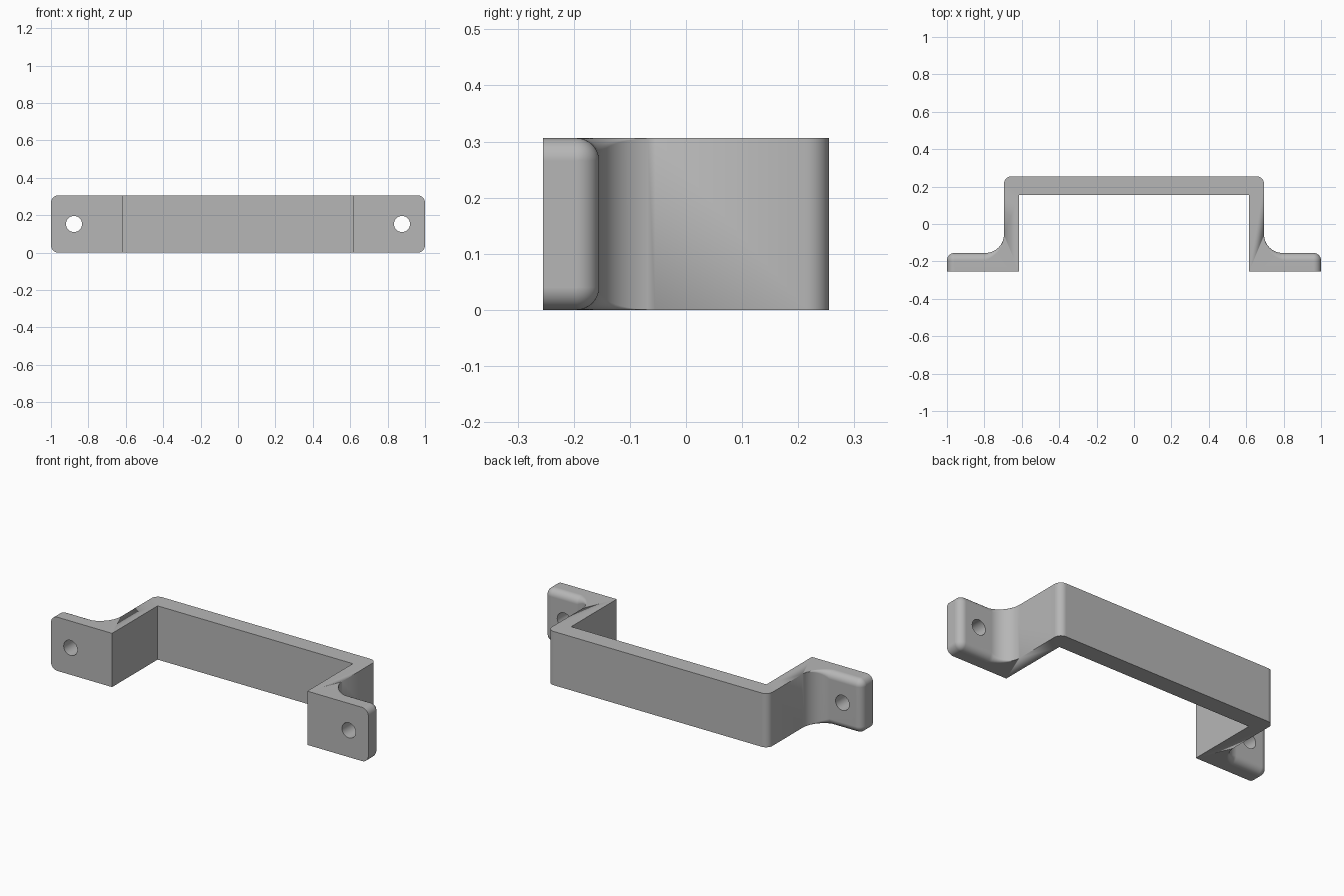
import bpy
import bmesh
from math import sin, cos, pi, sqrt

cube = bpy.data.objects.get("Cube")
if cube:
    bpy.data.objects.remove(cube)

HEIGHT = 0.306
MID = HEIGHT / 2
HALF_DEPTH = 0.255       # front and back planes
INNER_X, OUTER_X = 0.615, 0.695
BAR_FRONT, TAB_BACK = 0.155, -0.155
ROUND = 0.04             # small edge rounding
FILLET = 0.10            # blend between leg and tab
STEPS = 12


def section(x, y, nx, ny, r, half, ix, iy):
    """Cross-section from the inner edge to the outer surface, rims rounded by r."""
    lower = []
    for i in range(9):
        a = i / 8 * pi / 2
        d = r * (1 - sin(a))
        lower.append((x - nx * d, y - ny * d, MID - half + r * (1 - cos(a))))
    upper = [(px, py, HEIGHT - pz) for px, py, pz in reversed(lower)]
    return [(ix, iy, MID - half)] + lower + upper + [(ix, iy, MID + half)]


sections = []
# rounded outer corner of the grip bar
for i in range(STEPS + 1):
    a = pi / 2 * (1 - i / STEPS)
    sections.append(section(OUTER_X - ROUND + ROUND * cos(a),
                            HALF_DEPTH - ROUND + ROUND * sin(a),
                            cos(a), sin(a), 0, MID, INNER_X, BAR_FRONT))
# fillet from leg to tab, with the rim rounding growing along it
for i in range(STEPS + 1):
    t = i / STEPS
    a = t * pi / 2
    sections.append(section(OUTER_X + FILLET - FILLET * cos(a),
                            TAB_BACK + FILLET - FILLET * sin(a),
                            cos(a), sin(a), ROUND * t * t, MID,
                            INNER_X, -HALF_DEPTH))
# tab end with rounded corners
for i in range(STEPS + 1):
    a = i / STEPS * pi / 2
    x = 1 - ROUND + ROUND * sin(a)
    r = ROUND * max(0, cos(a))
    sections.append(section(x, TAB_BACK - ROUND + r, 0, 1, r,
                            MID - ROUND + r, x, -HALF_DEPTH))

# mirror the sections to the other side and skin them all
mirrored = [[(-x, y, z) for x, y, z in s] for s in reversed(sections)]
bm = bmesh.new()
rings = [[bm.verts.new(p) for p in s] for s in mirrored + sections]
for a, b in zip(rings, rings[1:]):
    n = len(a)
    for i in range(n):
        j = (i + 1) % n
        bm.faces.new((a[i], a[j], b[j], b[i]))
bm.faces.new(rings[0])
bm.faces.new(rings[-1])
bmesh.ops.remove_doubles(bm, verts=bm.verts[:], dist=0.000005)
bmesh.ops.recalc_face_normals(bm, faces=bm.faces[:])
mesh = bpy.data.meshes.new("pull_handle")
bm.to_mesh(mesh)
bm.free()
handle = bpy.data.objects.new("pull_handle", mesh)
bpy.context.collection.objects.link(handle)

# plain grey material
grey = bpy.data.materials.new("plain_grey")
grey.use_nodes = True
colour = (0.47, 0.47, 0.47, 1)
grey.diffuse_color = colour
grey.node_tree.nodes["Principled BSDF"].inputs["Base Color"].default_value = colour
mesh.materials.append(grey)


def make_active(obj):
    bpy.ops.object.select_all(action='DESELECT')
    obj.select_set(True)
    bpy.context.view_layer.objects.active = obj


# screw holes through both tabs
for side in (-1, 1):
    bpy.ops.mesh.primitive_cylinder_add(vertices=48, radius=0.043, depth=0.4,
                                        location=(side * 0.877, -0.2, MID),
                                        rotation=(pi / 2, 0, 0))
    cutter = bpy.context.object
    cutter.name = "hole_cutter"
    cutter.hide_render = True
    cutter.data.materials.append(grey)
    make_active(handle)
    cut = handle.modifiers.new("screw_hole", 'BOOLEAN')
    cut.operation = 'DIFFERENCE'
    cut.solver = 'EXACT'
    cut.object = cutter
    bpy.ops.object.modifier_apply(modifier=cut.name)
    bpy.data.objects.remove(cutter)

# smooth rounded surfaces, keep hard edges crisp
make_active(handle)
bpy.ops.object.shade_smooth_by_angle(angle=pi / 6)
weighted = handle.modifiers.new("even_shading", 'WEIGHTED_NORMAL')
weighted.keep_sharp = True
